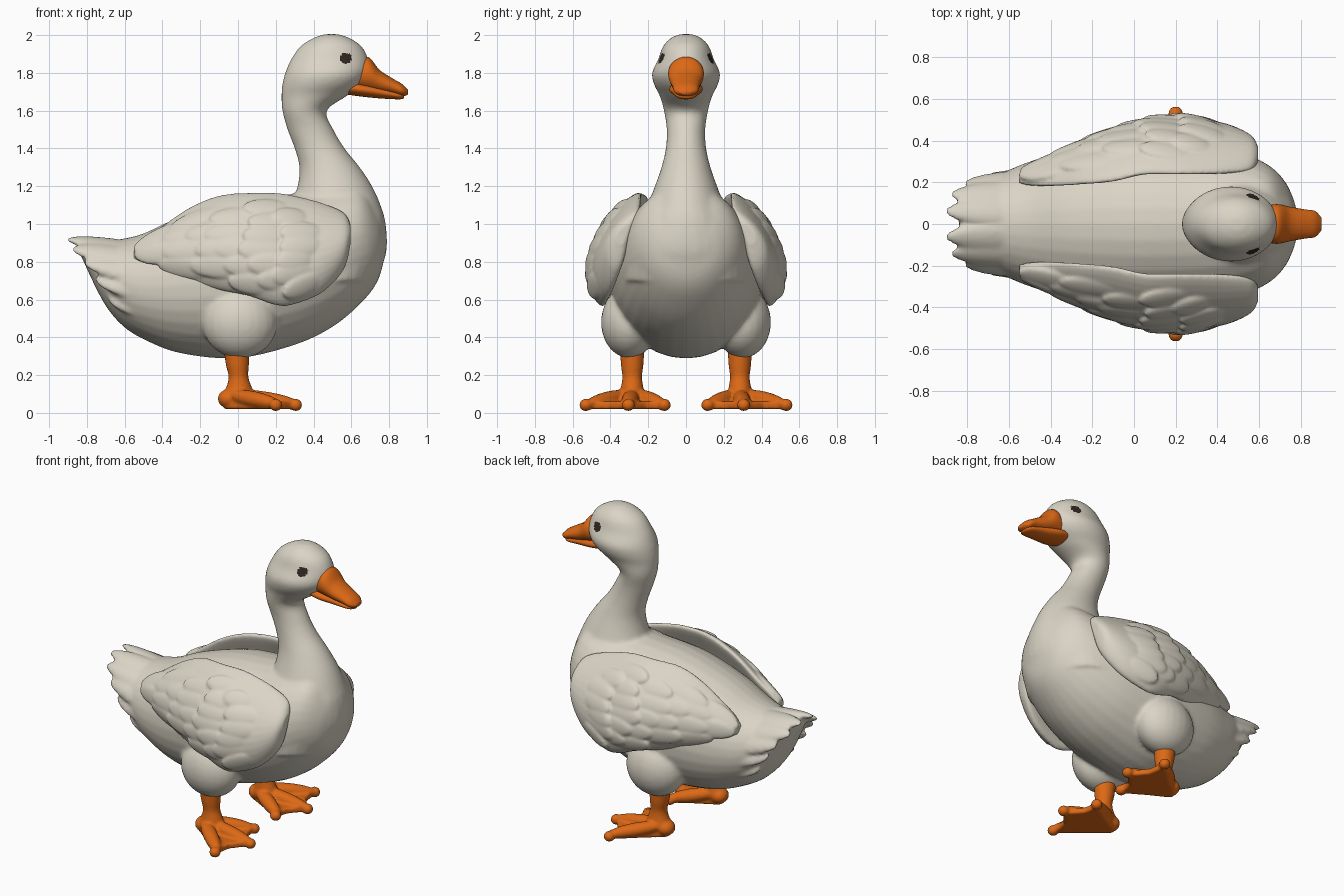
import bpy, bmesh, math
from mathutils import Vector, Matrix

if "Cube" in bpy.data.objects:
    bpy.data.objects.remove(bpy.data.objects["Cube"])


def material(name, rgb):
    m = bpy.data.materials.new(name)
    m.use_nodes = True
    m.diffuse_color = (*rgb, 1)
    m.node_tree.nodes["Principled BSDF"].inputs["Base Color"].default_value = (*rgb, 1)
    m.node_tree.nodes["Principled BSDF"].inputs["Roughness"].default_value = 0.7
    return m


CREAM = material("cream plumage", (0.70, 0.66, 0.56))
ORANGE = material("orange skin", (0.72, 0.14, 0.008))
DARK = material("dark eye", (0.03, 0.02, 0.015))


def refine(rows, steps=6):
    """Catmull-Rom interpolation of profile rows."""
    out = []
    for i in range(len(rows) - 1):
        quad = [rows[max(i - 1, 0)], rows[i], rows[i + 1], rows[min(i + 2, len(rows) - 1)]]
        for k in range(steps):
            t = k / steps
            out.append([0.5 * (2 * b + (c - a) * t + (2 * a - 5 * b + 4 * c - d) * t * t
                               + (3 * b - a - 3 * c + d) * t ** 3) for a, b, c, d in zip(*quad)])
    return out + [list(rows[-1])]


def loft(bm, rows, point, n=32):
    """Skin closed rings, one per row, and cap the ends."""
    rings = [[bm.verts.new(point(r, 2 * math.pi * k / n)) for k in range(n)] for r in rows]
    for a, b in zip(rings, rings[1:]):
        for k in range(n):
            bm.faces.new((a[k], a[(k + 1) % n], b[(k + 1) % n], b[k]))
    bm.faces.new(rings[0][::-1])
    bm.faces.new(rings[-1])


def along_x(r, a):
    x, lo, hi, w = r
    return x, w * math.cos(a), (lo + hi) / 2 + (hi - lo) / 2 * math.sin(a)


def along_z(r, a, y=0):
    z, back, front, w = r
    return (back + front) / 2 + (front - back) / 2 * math.cos(a), y + w * math.sin(a), z


def blob(bm, center, radii):
    bmesh.ops.create_uvsphere(bm, u_segments=24, v_segments=16, radius=1,
                              matrix=Matrix.Translation(center) @ Matrix.Diagonal((*radii, 1)))


def petal(bm, base, tip, normal, width, thick):
    """Flattened ellipsoid running from base to tip."""
    base, tip = Vector(base), Vector(tip)
    u = (tip - base).normalized()
    v = Vector(normal).cross(u).normalized()
    rot = Matrix((u, v, u.cross(v))).transposed().to_4x4()
    size = Matrix.Diagonal(((tip - base).length / 2, width, thick, 1))
    bmesh.ops.create_uvsphere(bm, u_segments=20, v_segments=12, radius=1,
                              matrix=Matrix.Translation((base + tip) / 2) @ rot @ size)


def finish(bm, name, mat, voxel=0, smooth=0):
    """Make the object, fuse its overlapping parts and smooth them."""
    bmesh.ops.recalc_face_normals(bm, faces=bm.faces)
    me = bpy.data.meshes.new(name)
    bm.to_mesh(me)
    bm.free()
    ob = bpy.data.objects.new(name, me)
    bpy.context.collection.objects.link(ob)
    if voxel:
        mod = ob.modifiers.new("fuse", 'REMESH')
        mod.mode, mod.voxel_size = 'VOXEL', voxel
        mod = ob.modifiers.new("soften", 'SMOOTH')
        mod.factor, mod.iterations = 0.5, smooth
        deps = bpy.context.evaluated_depsgraph_get()
        deps.update()
        baked = bpy.data.meshes.new_from_object(ob.evaluated_get(deps))
        ob.modifiers.clear()
        ob.data = baked
    ob.data.materials.clear()
    ob.data.materials.append(mat)
    for p in ob.data.polygons:
        p.use_smooth = True
    return ob


# Body, neck and head
bm = bmesh.new()
loft(bm, refine([(-.84, .85, .91, .10), (-.72, .60, .90, .19), (-.62, .47, .92, .25),
                 (-.5, .39, .95, .30), (-.3, .315, 1.04, .36), (0, .29, 1.13, .40),
                 (.3, .36, 1.16, .385), (.5, .455, 1.2, .345), (.65, .58, 1.2, .28),
                 (.74, .70, 1.08, .18), (.785, .86, .97, .05)]), along_x)
loft(bm, refine([(.7, .2, .73, .33), (.85, .2, .785, .32), (1, .24, .782, .265),
                 (1.1, .28, .755, .205), (1.2, .315, .71, .165), (1.3, .325, .645, .13),
                 (1.4, .30, .565, .107), (1.5, .262, .505, .102), (1.6, .235, .47, .117),
                 (1.68, .23, .58, .14), (1.74, .235, .655, .17), (1.8, .25, .69, .18),
                 (1.87, .28, .69, .148), (1.94, .33, .655, .122), (1.985, .4, .59, .08),
                 (2.005, .46, .53, .03)]), along_z)
for side in (-1, 1):
    blob(bm, (.01, side * .30, .48), (.2, .15, .19))      # thigh
    for x, y, z in [(-.91, .06, .92), (-.885, .14, .87), (-.82, .19, .8),
                    (-.76, .2, .71), (-.69, .17, .61)]:   # tail feathers
        petal(bm, (-.33, side * y * 1.1, z - .09), (x, side * y, z),
              (-.2, side * y * 6, 1), .075, .035)
body = finish(bm, "body", CREAM, .013, 5)

# Eyes painted on the head faces
body.data.materials.append(DARK)
for p in body.data.polygons:
    c = p.center
    if math.hypot(c.x - .57, c.z - 1.878) < .03 and abs(c.y) > .05:
        p.material_index = 1

# Beak, upper and lower halves
bm = bmesh.new()
loft(bm, refine([(.6, 1.72, 1.84, .08), (.685, 1.705, 1.885, .095), (.75, 1.695, 1.815, .082),
                 (.82, 1.685, 1.77, .07), (.87, 1.675, 1.74, .062), (.9, 1.685, 1.71, .03)]), along_x)
finish(bm, "upper_beak", ORANGE)
bm = bmesh.new()
loft(bm, refine([(.58, 1.685, 1.76, .08), (.65, 1.675, 1.75, .088), (.75, 1.665, 1.73, .07),
                 (.85, 1.66, 1.7, .052), (.88, 1.665, 1.69, .025)]), along_x)
finish(bm, "lower_beak", ORANGE)

# Wing cross-sections: x, bottom, top, outer reach, thickness
WING = refine([(.595, .89, 1.0, .40, .03), (.56, .76, 1.06, .45, .06), (.45, .64, 1.11, .495, .07),
               (.3, .575, 1.15, .52, .07), (.2, .57, 1.165, .525, .07), (.05, .62, 1.165, .51, .07),
               (-.1, .65, 1.15, .465, .07), (-.25, .69, 1.09, .41, .06), (-.4, .75, .99, .345, .05),
               (-.5, .785, .92, .30, .035), (-.55, .81, .87, .27, .02)])


def wing_ring(r, a):
    x, lo, hi, reach, thick = r
    s, h = math.sin(a), (hi - lo) / 2
    y = reach - .03 - thick + thick * math.cos(a) - h * (.33 * s + .27 * s * s)
    return Vector((x, y, (lo + hi) / 2 + h * s))


def wing_skin(x, s):
    return wing_ring(min(WING, key=lambda r: abs(r[0] - x)), math.asin(max(-1, min(1, s))))


# Feather rows: tip x, length, count
ROWS = [(.2, .22, 6), (.04, .25, 6), (-.12, .28, 5), (-.28, .32, 4), (-.42, .34, 3), (-.52, .3, 2)]
for side, name in ((-1, "front"), (1, "back")):
    bm = bmesh.new()
    loft(bm, WING, wing_ring)
    for i, (tip_x, length, count) in enumerate(ROWS):
        for k in range(count):
            s = -.85 + 1.6 * (k + .25 + .5 * (i % 2)) / count
            x = tip_x + .04 * math.sin(5 * k + i) - .05 * s
            base, tip = wing_skin(x + length, s + .1), wing_skin(x, s)
            mid = x + length / 2
            n = (wing_skin(mid - .06, s) - wing_skin(mid + .06, s)).cross(
                wing_skin(mid, s + .1) - wing_skin(mid, s - .1)).normalized()
            n = n if n.y > 0 else -n
            petal(bm, base - n * .012, tip + n * .014, n, .062, .02)
    for v in bm.verts:
        v.co.y *= side
    finish(bm, name + "_wing", CREAM, .009, 3)

    # Leg with webbed foot
    bm = bmesh.new()
    loft(bm, refine([(.04, -.09, .08, .05), (.08, -.1, .09, .065), (.13, -.065, .075, .06),
                     (.19, -.05, .055, .052), (.26, -.065, .058, .06), (.4, -.085, .065, .068)]),
         lambda r, a: along_z(r, a, .285))
    blob(bm, (-.05, .285, .075), (.057, .06, .05))
    toes = [(.2, .115), (.305, .305), (.2, .53)]
    for x, y in toes:
        petal(bm, (-.06, .285, .10), (x + .025, y, .045), (0, 0, 1), .045, .042)
        blob(bm, (x, y, .042), (.035, .035, .033))
    web = [(-.07, .26), toes[0], (.22, .21), toes[1], (.22, .41), toes[2], (-.07, .31)]
    face = bm.faces.new([bm.verts.new((x, y, .02)) for x, y in web])
    top = bmesh.ops.extrude_face_region(bm, geom=[face])["geom"]
    for v in top:
        if isinstance(v, bmesh.types.BMVert):
            v.co.z += .04
    for v in bm.verts:
        v.co.y *= side
    finish(bm, name + "_leg", ORANGE, .009, 3)
